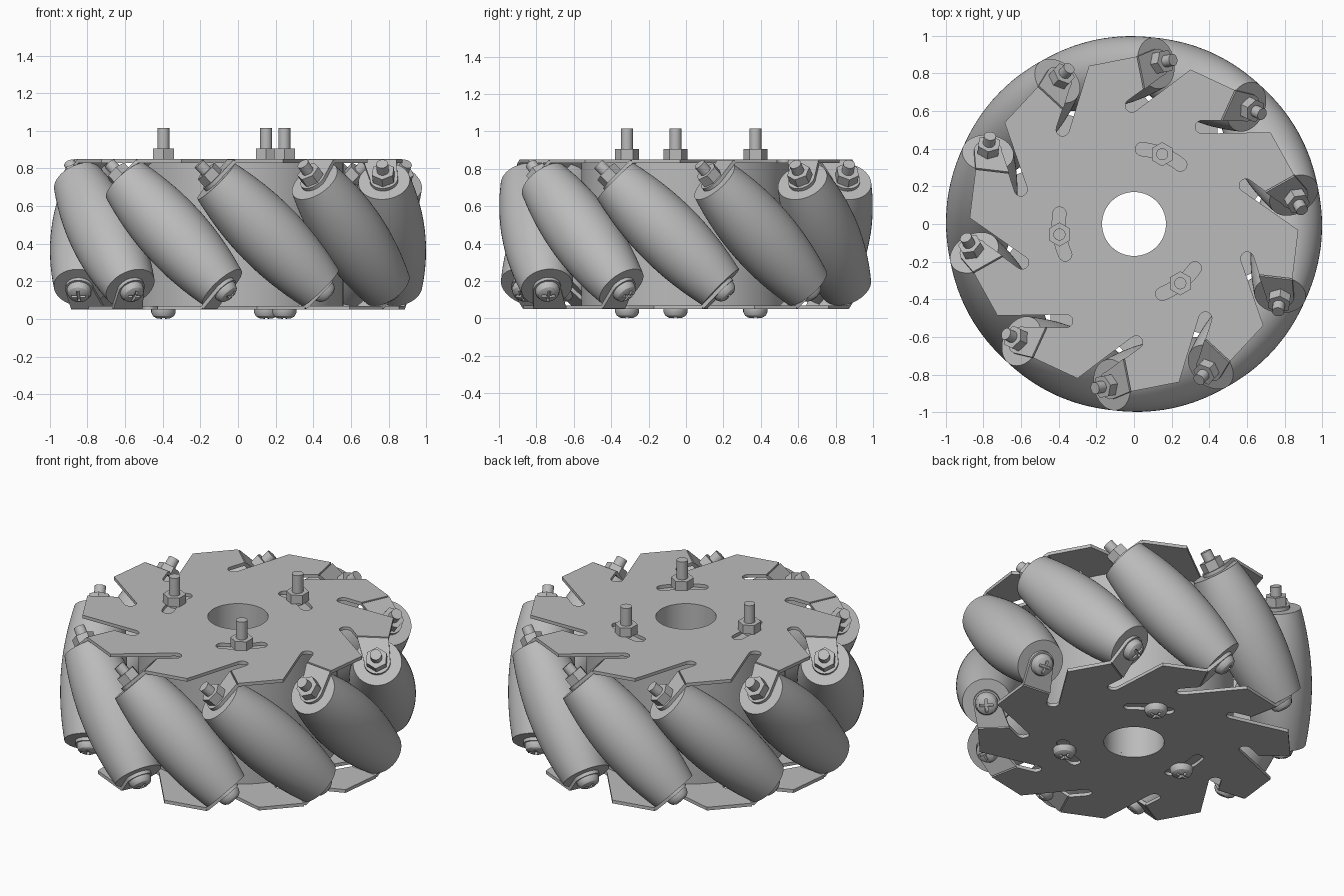
import bpy, bmesh
from math import pi, cos, sin, sqrt, radians
from mathutils import Matrix, Vector

cube = bpy.data.objects.get("Cube")
if cube:
    bpy.data.objects.remove(cube, do_unlink=True)

COUNT = 10            # rollers around the wheel
FIRST = radians(65.3)  # angle of the first roller
STEP = 2 * pi / COUNT
AXIS_R = 0.815        # distance from wheel axis to roller centre
HALF = 0.40           # half length of a roller
MID = 0.45            # mid height of the wheel
THICK = 0.02          # sheet thickness
BOLT_R = 0.4          # radius of the ring of clamp bolts

metal = bpy.data.materials.new("plain_grey")
metal.use_nodes = True
metal.diffuse_color = (0.5, 0.5, 0.5, 1)
metal.node_tree.nodes["Principled BSDF"].inputs["Base Color"].default_value = (0.5, 0.5, 0.5, 1)


def place(name, mesh, matrix=Matrix()):
    ob = bpy.data.objects.new(name, mesh)
    ob.matrix_world = matrix
    bpy.context.collection.objects.link(ob)
    return ob


def finish(mesh):
    mesh.materials.clear()
    mesh.materials.append(metal)
    mesh.shade_smooth()
    mesh.set_sharp_from_angle(angle=radians(30))
    return mesh


def bm_mesh(name, bm):
    bmesh.ops.recalc_face_normals(bm, faces=bm.faces)
    mesh = bpy.data.meshes.new(name)
    bm.to_mesh(mesh)
    bm.free()
    return finish(mesh)


def lathe(name, profile, steps=48, closed=False):
    """Turn (radius, z) points around the z axis."""
    bm = bmesh.new()
    vs = [bm.verts.new((r, 0, z)) for r, z in profile]
    pairs = list(zip(vs, vs[1:])) + ([(vs[-1], vs[0])] if closed else [])
    es = [bm.edges.new(p) for p in pairs]
    bmesh.ops.spin(bm, geom=vs + es, cent=(0, 0, 0), axis=(0, 0, 1),
                   angle=2 * pi, steps=steps, use_merge=True)
    bmesh.ops.remove_doubles(bm, verts=bm.verts, dist=1e-5)
    return bm_mesh(name, bm)


def baked(ob):
    dg = bpy.context.evaluated_depsgraph_get()
    return bpy.data.meshes.new_from_object(ob.evaluated_get(dg))


def sheet(name, outlines):
    """Flat sheet; outlines after the first are holes."""
    cu = bpy.data.curves.new(name, 'CURVE')
    cu.dimensions = '2D'
    cu.fill_mode = 'BOTH'
    cu.extrude = THICK / 2
    for pts in outlines:
        sp = cu.splines.new('POLY')
        sp.points.add(len(pts) - 1)
        for p, (x, y) in zip(sp.points, pts):
            p.co = (x, y, 0, 1)
        sp.use_cyclic_u = True
    ob = place(name, cu)
    mesh = baked(ob)
    bpy.data.objects.remove(ob)
    bm = bmesh.new()
    bm.from_mesh(mesh)
    bmesh.ops.remove_doubles(bm, verts=bm.verts, dist=1e-5)
    return bm_mesh(name, bm)


def arc(cx, cy, r, start, end, n):
    return [(cx + r * cos(start + (end - start) * i / n),
             cy + r * sin(start + (end - start) * i / n)) for i in range(n + 1)]


def bolt(name, length):
    """Pan head bolt with a cross recess, head below z = 0."""
    mesh = lathe(name, [(0, -.05), (.035, -.047), (.055, -.035), (.065, -.015), (.065, 0),
                        (.032, 0), (.032, length), (0, length)], 24)
    ob = place(name, mesh)
    cutters = []
    for size in ((.075, .015, .05), (.015, .075, .05)):
        bm = bmesh.new()
        bmesh.ops.create_cube(bm, size=1, matrix=Matrix.Translation((0, 0, -.055)) @ Matrix.Diagonal((*size, 1)))
        c = place("recess_cutter", bm_mesh("recess_cutter", bm))
        c.hide_render = True
        mod = ob.modifiers.new("recess", 'BOOLEAN')
        mod.operation = 'DIFFERENCE'
        mod.object = c
        cutters.append(c)
    result = finish(baked(ob))
    for o in cutters + [ob]:
        bpy.data.objects.remove(o)
    return result


# Hub tube
place("hub", lathe("hub", [(.17, .07), (.56, .07), (.56, .83), (.17, .83)], 64, closed=True))

# Toothed side plate: each tooth is a corner, a fold edge and a relief slot
slot_dir = math_angle = Vector((.418, -.909)).to_track_quat  # direction of a relief slot
slot_angle = -radians(65.3)
tooth = [(.871, .07), (.87, -.19), (.693, -.19)]
tooth += arc(.619, -.112, .035, slot_angle + pi / 2, slot_angle + 3 * pi / 2, 8)
outline = []
for k in range(COUNT):
    turn = Matrix.Rotation(FIRST - k * STEP, 2)
    outline += [tuple(turn @ Vector(p)) for p in tooth]
holes = [arc(0, 0, .17, 0, 2 * pi * 63 / 64, 63)]
clamp_angles = [radians(68 + 120 * i) for i in range(3)]
for a in clamp_angles:
    lo, hi, w = a - radians(16), a + radians(16), .035
    holes.append(arc(0, 0, BOLT_R + w, lo, hi, 10)
                 + arc(BOLT_R * cos(hi), BOLT_R * sin(hi), w, hi, hi + pi, 8)[1:-1]
                 + arc(0, 0, BOLT_R - w, hi, lo, 10)
                 + arc(BOLT_R * cos(lo), BOLT_R * sin(lo), w, lo + pi, lo + 2 * pi, 8)[1:-1])
plate = sheet("side_plate", [outline] + holes)
lift = Matrix.Translation((0, 0, MID))
flip = Matrix.Rotation(pi, 4, 'X')
raise_plate = Matrix.Translation((0, 0, .39))
about = Matrix.Rotation(FIRST, 4, 'Z') @ flip @ Matrix.Rotation(-FIRST, 4, 'Z')
place("top_plate", plate, lift @ raise_plate)
place("bottom_plate", plate, lift @ about @ raise_plate)

# Shared parts: barrel roller, folded tab, nut and bolts
ring = []
for i in range(17):
    s = HALF * (i / 8 - 1)
    ring.append((1 - sqrt(AXIS_R ** 2 + s * s / 2), s))
roller = lathe("roller", [(0, -HALF)] + ring + [(0, HALF)], 56)
tab = sheet("folded_tab", [[(.055, .141), (-.123, .141)] + arc(0, 0, .075, pi, 2 * pi, 14)])
bm = bmesh.new()
bmesh.ops.create_cone(bm, cap_ends=True, segments=6, radius1=.064, radius2=.064, depth=.055,
                      matrix=Matrix.Translation((0, 0, .0275)))
nut = bm_mesh("nut", bm)
roller_bolt = bolt("roller_bolt", .95)
clamp_bolt = bolt("clamp_bolt", .965)

# Rollers lie across the rim at 45 degrees
for k in range(COUNT):
    frame = (lift @ Matrix.Rotation(FIRST - k * STEP, 4, 'Z')
             @ Matrix.Translation((AXIS_R, 0, 0)) @ Matrix.Rotation(pi / 4, 4, 'X'))
    along = lambda s: Matrix.Translation((0, 0, s))
    n = str(k + 1)
    place("roller_" + n, roller, frame)
    place("top_tab_" + n, tab, frame @ along(HALF + THICK / 2))
    place("bottom_tab_" + n, tab, frame @ flip @ along(HALF + THICK / 2))
    place("roller_bolt_" + n, roller_bolt, frame @ along(-HALF - THICK))
    place("roller_nut_" + n, nut, frame @ along(HALF + THICK))

# Clamp bolts through the hub
for i, a in enumerate(clamp_angles):
    x, y = BOLT_R * cos(a), BOLT_R * sin(a)
    place(f"clamp_bolt_{i + 1}", clamp_bolt, Matrix.Translation((x, y, .05)))
    place(f"clamp_nut_{i + 1}", nut, Matrix.Translation((x, y, .85)))
